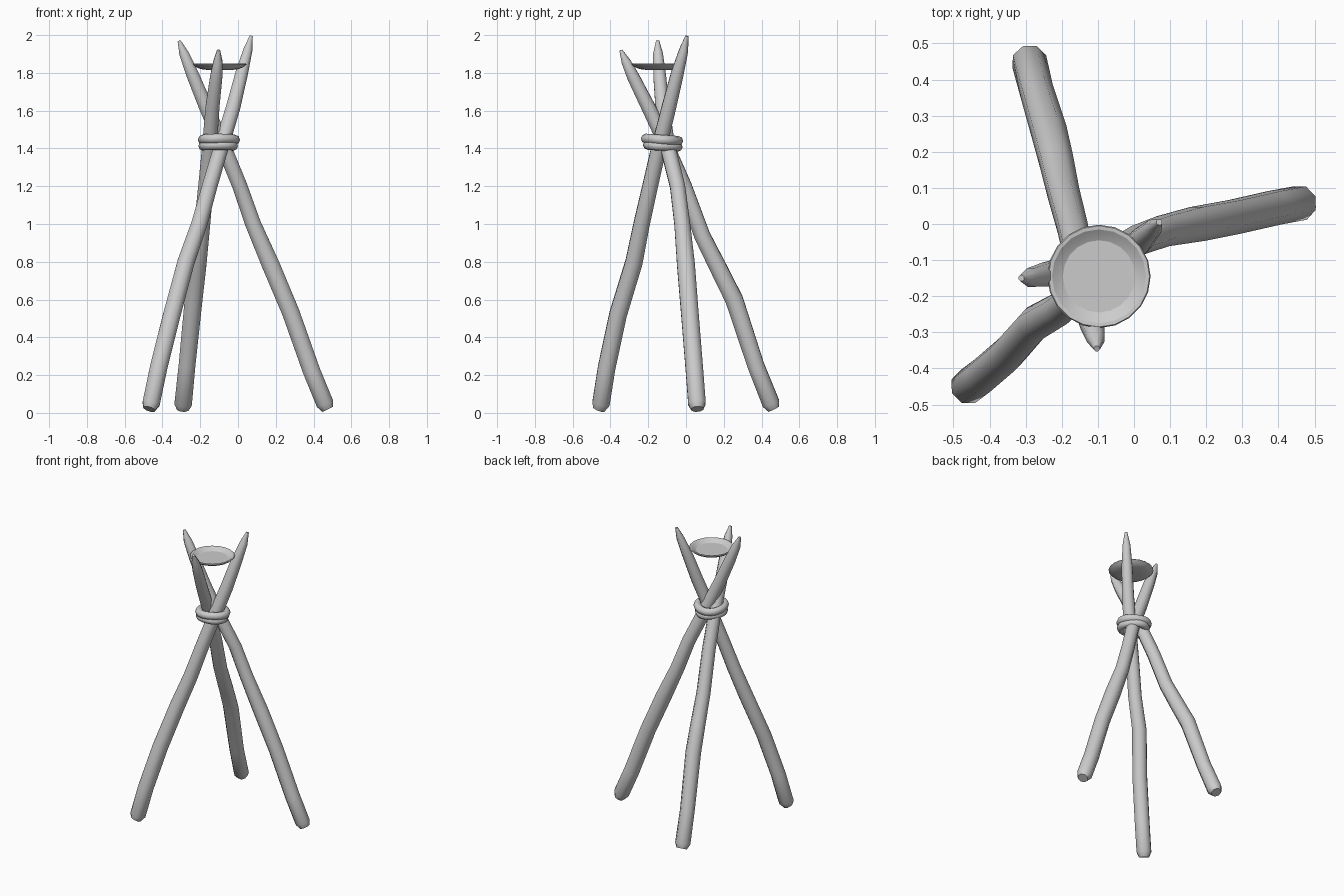
import bpy, bmesh, math
from mathutils import Vector

if "Cube" in bpy.data.objects:
    bpy.data.objects.remove(bpy.data.objects["Cube"])


def finish(bm, name, angle=40):
    bmesh.ops.recalc_face_normals(bm, faces=bm.faces)
    me = bpy.data.meshes.new(name)
    bm.to_mesh(me)
    bm.free()
    ob = bpy.data.objects.new(name, me)
    bpy.context.collection.objects.link(ob)
    bpy.ops.object.select_all(action='DESELECT')
    ob.select_set(True)
    bpy.context.view_layer.objects.active = ob
    bpy.ops.object.shade_smooth_by_angle(angle=math.radians(angle))
    return ob


def bridge(bm, rings, closed=False):
    n = len(rings[0])
    pairs = list(zip(rings, rings[1:]))
    if closed:
        pairs.append((rings[-1], rings[0]))
    for a, b in pairs:
        for i in range(n):
            j = (i + 1) % n
            bm.faces.new((a[i], a[j], b[j], b[i]))


def pole(name, path, sides=8):
    """Sweep a round section along (x, y, z, radius) points."""
    bm = bmesh.new()
    pts = [Vector(p[:3]) for p in path]
    rings = []
    for k, p in enumerate(pts):
        t = (pts[min(k + 1, len(pts) - 1)] - pts[max(k - 1, 0)]).normalized()
        u = Vector((0, 1, 0)).cross(t).normalized()
        v = t.cross(u)
        r = path[k][3]
        rings.append([bm.verts.new(p + r * (math.cos(a) * u + math.sin(a) * v))
                      for a in (math.tau * (i + 0.5) / sides for i in range(sides))])
    bridge(bm, rings)
    bm.faces.new(rings[0])
    bm.faces.new(rings[-1])
    return finish(bm, name, 50)


# Three crooked poles, pointed at the top
pole("right_pole", [
    (.475, .06, .02, .034), (.46, .058, .05, .05), (.39, .045, .22, .05),
    (.28, .02, .53, .05), (.175, 0, .78, .051), (.08, -.02, 1.0, .045),
    (.01, -.045, 1.2, .043), (-.08, -.10, 1.42, .043), (-.17, -.125, 1.62, .04),
    (-.24, -.14, 1.79, .036), (-.285, -.148, 1.9, .028), (-.312, -.15, 1.97, .009)])
pole("back_pole", [
    (-.292, .465, .02, .034), (-.29, .45, .05, .05), (-.27, .37, .25, .048),
    (-.235, .255, .6, .051), (-.215, .175, .76, .049), (-.195, .085, .94, .046),
    (-.17, -.01, 1.2, .044), (-.15, -.105, 1.42, .042), (-.135, -.2, 1.62, .04),
    (-.115, -.28, 1.78, .035), (-.106, -.318, 1.86, .026), (-.103, -.345, 1.92, .009)])
pole("left_pole", [
    (-.47, -.462, .02, .034), (-.46, -.45, .05, .05), (-.42, -.42, .24, .05),
    (-.35, -.36, .52, .05), (-.275, -.275, .8, .049), (-.205, -.235, 1.0, .046),
    (-.15, -.19, 1.2, .044), (-.085, -.14, 1.42, .043), (-.025, -.09, 1.62, .041),
    (.02, -.045, 1.8, .036), (.052, -.012, 1.92, .026), (.07, .005, 1.995, .009)])


def coil(name, z, major, minor, tilt, wobble):
    """Closed rope loop, slightly uneven around the poles."""
    bm = bmesh.new()
    rings = []
    for i in range(24):
        a = math.tau * i / 24
        d = Vector((math.cos(a), math.sin(a), 0))
        r = major + 0.004 * math.cos(3 * a + wobble)
        c = Vector((-.105, -.127, z + tilt * math.sin(a))) + d * r
        rings.append([bm.verts.new(c + minor * (math.cos(b) * d + math.sin(b) * Vector((0, 0, 1))))
                      for b in (math.tau * k / 8 for k in range(8))])
    bridge(bm, rings, True)
    return finish(bm, name, 60)


# Rope lashing
coil("upper_rope", 1.446, .086, .026, -.006, 0)
coil("lower_rope", 1.413, .08, .025, -.005, 1.5)


# Shallow dish resting between the pole tips
bm = bmesh.new()
profile = [(.06, 1.815), (.1, 1.82), (.125, 1.83), (.143, 1.845),
           (.14, 1.849), (.13, 1.848), (.115, 1.837), (.1, 1.829)]
rings = [[bm.verts.new((-.097 + r * math.cos(math.tau * i / 20),
                        -.145 + r * math.sin(math.tau * i / 20), z))
          for i in range(20)] for r, z in profile]
bridge(bm, rings)
bm.faces.new(rings[0])
bm.faces.new(rings[-1])
finish(bm, "dish", 25)
